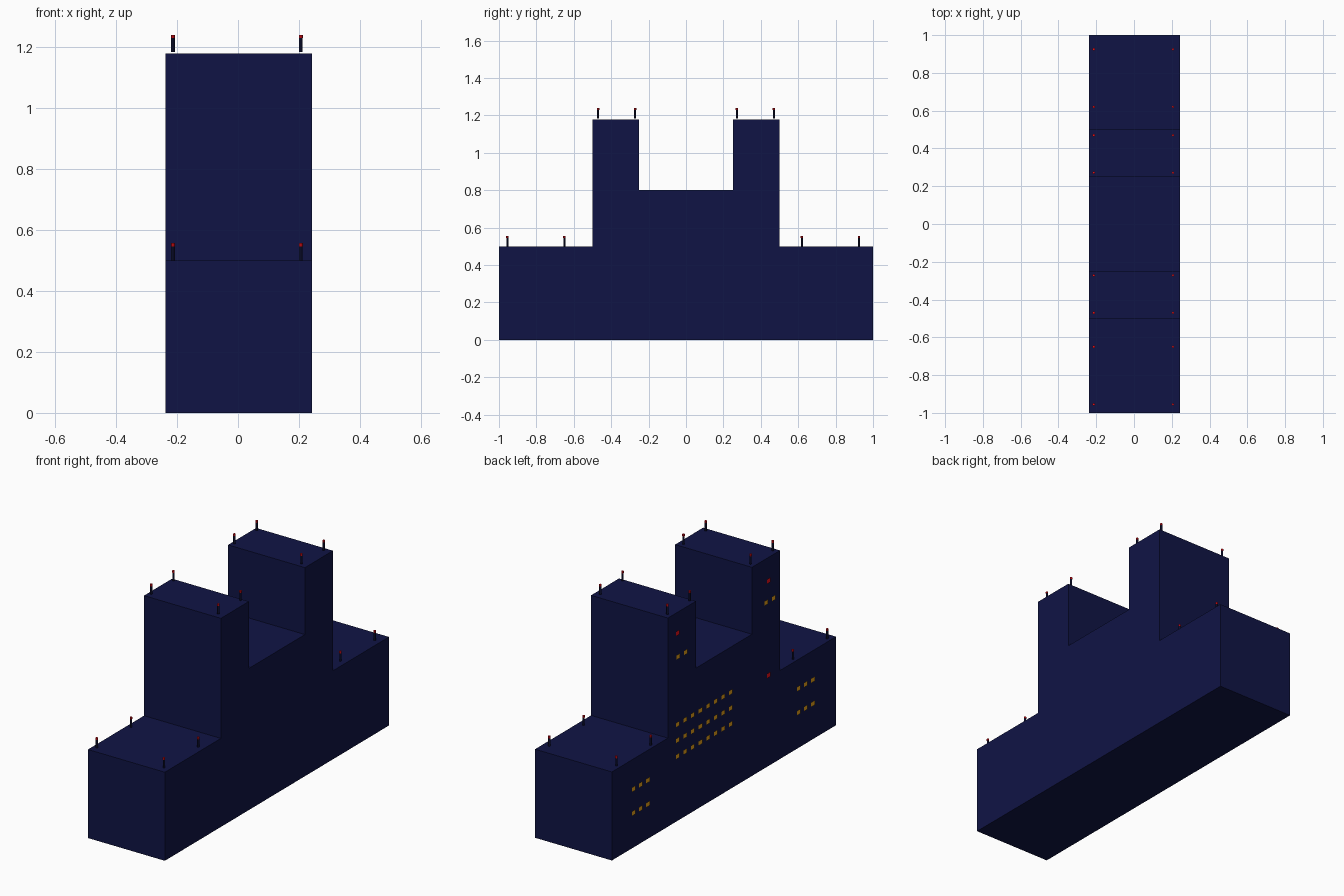
import bpy, bmesh
from mathutils import Vector

if "Cube" in bpy.data.objects:
    bpy.data.objects.remove(bpy.data.objects["Cube"])


def material(name, color):
    m = bpy.data.materials.new(name)
    m.diffuse_color = (*color, 1)
    m.use_nodes = True
    m.node_tree.nodes["Principled BSDF"].inputs["Base Color"].default_value = m.diffuse_color
    return m


NAVY = material("navy_wall", (0.005, 0.007, 0.06))
DARK = material("dark_mast", (0.004, 0.005, 0.03))
RED = material("red_light", (0.8, 0.005, 0.01))
AMBER = material("amber_window", (0.8, 0.36, 0.01))


def finish(name, bm, mat):
    me = bpy.data.meshes.new(name)
    bm.to_mesh(me)
    bm.free()
    me.materials.append(mat)
    ob = bpy.data.objects.new(name, me)
    bpy.context.collection.objects.link(ob)
    return ob


# Building: stepped side profile extruded across its width
X0, X1 = -0.237, 0.243
half = [(1, 0), (1, 0.5), (0.5, 0.5), (0.5, 1.178), (0.25, 1.178), (0.25, 0.8)]
profile = half + [(-y, z) for y, z in reversed(half)]
bm = bmesh.new()
side = bm.faces.new([bm.verts.new((X0, y, z)) for y, z in profile])
ext = bmesh.ops.extrude_face_region(bm, geom=[side], use_keep_orig=True)
bmesh.ops.translate(bm, vec=(X1 - X0, 0, 0),
                    verts=[g for g in ext["geom"] if isinstance(g, bmesh.types.BMVert)])
bmesh.ops.recalc_face_normals(bm, faces=bm.faces[:])
finish("building", bm, NAVY)


# Roof masts with red warning lights
def cylinder(name, x, y, z0, z1, r, mat):
    bpy.ops.mesh.primitive_cylinder_add(vertices=12, radius=r, depth=z1 - z0,
                                        location=(x, y, (z0 + z1) / 2))
    ob = bpy.context.object
    ob.name = name
    ob.data.materials.append(mat)
    bpy.ops.object.shade_smooth_by_angle()


wing = [(y, 0.5) for y in (-0.955, -0.65, 0.62, 0.925)]
tower = [(y, 1.183) for y in (-0.47, -0.272, 0.272, 0.47)]
for y, z in wing + tower:
    for x in (-0.213, 0.206):
        cylinder("mast", x, y, z, z + 0.045, 0.006, DARK)
        cylinder("mast_light", x, y, z + 0.045, z + 0.056, 0.0065, RED)


# Window panes: flat sheets just off the left wall
def panes(name, centres, mat, w=0.032, h=0.026):
    bm = bmesh.new()
    for y, z in centres:
        bm.faces.new([bm.verts.new(Vector((-0.243, y + a * w / 2, z + b * h / 2)))
                      for a, b in ((1, -1), (-1, -1), (-1, 1), (1, 1))])
    finish(name, bm, mat)


def grid(y0, dy, n, rows):
    return [(y0 - i * dy, z) for i in range(n) for z in rows]


panes("main_windows", grid(0.42, 0.0675, 8, (0.37, 0.46, 0.55)), AMBER)
panes("back_wing_windows", grid(0.812, 0.063, 3, (0.2, 0.335)), AMBER)
panes("front_wing_windows", grid(-0.66, 0.063, 3, (0.205, 0.34)), AMBER)
panes("tower_windows", grid(0.415, 0.067, 2, (0.93,)) + grid(-0.37, 0.067, 2, (0.935,)), AMBER)
panes("red_windows", [(0.42, 1.065), (-0.393, 1.05), (-0.393, 0.517)], RED)
